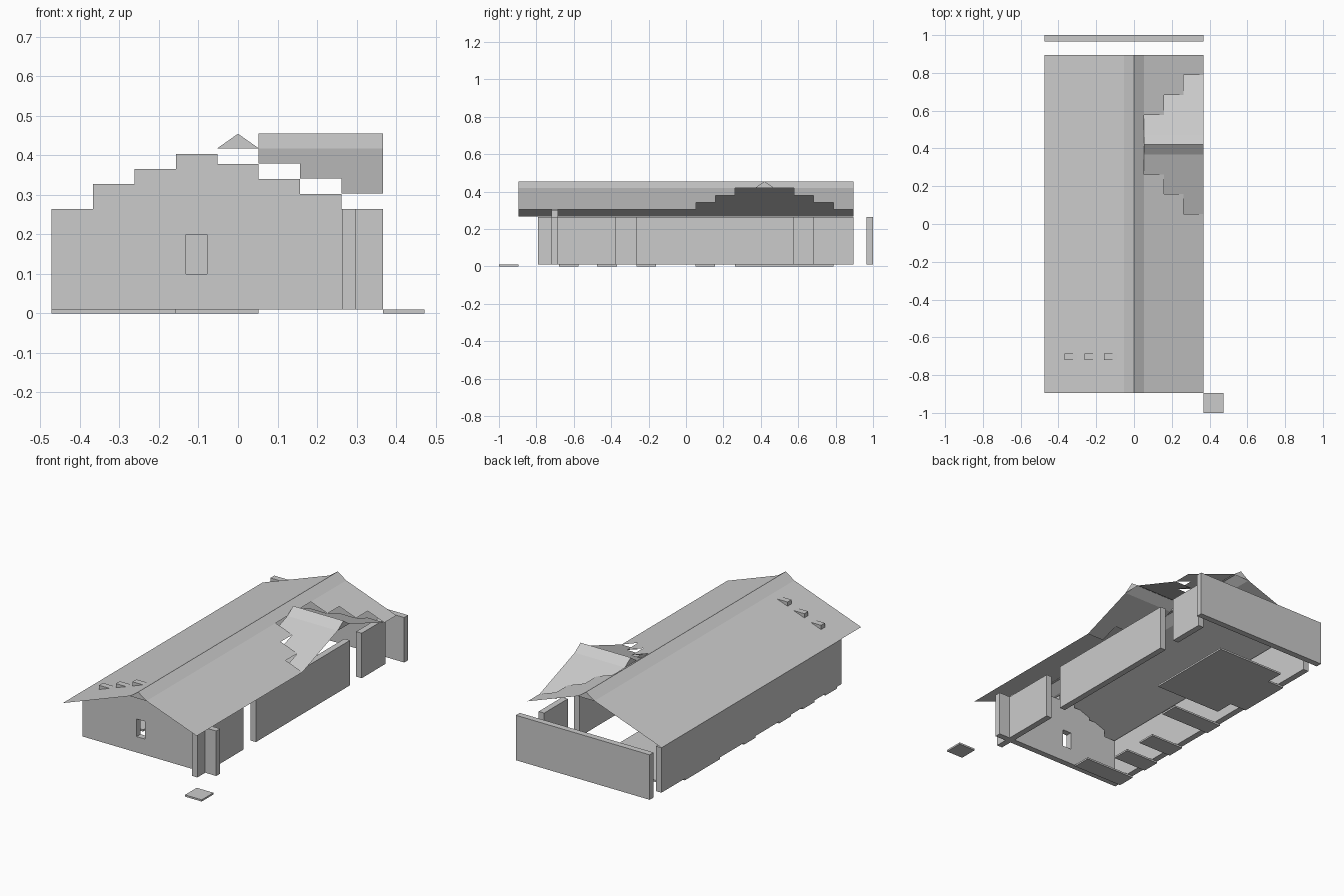
import bpy
import bmesh

if "Cube" in bpy.data.objects:
    bpy.data.objects.remove(bpy.data.objects["Cube"], do_unlink=True)

grey = bpy.data.materials.new("plain_grey")
grey.use_nodes = True
grey.diffuse_color = (0.6, 0.6, 0.6, 1)
grey.node_tree.nodes["Principled BSDF"].inputs["Base Color"].default_value = (0.6, 0.6, 0.6, 1)

U = 0.105            # module of the plan
H = U / 2            # half width of the ridge
RISE = 0.038         # roof drop per module
CAP, RIDGE = 0.418, 0.455
BASE, WALL_TOP, T = 0.01, 0.265, 0.035
WEST, EAST = -H - 4 * U, H + 3 * U
ROOF_Y = 0.895
DORMER_Y = 0.42


def finish(name, bm):
    bmesh.ops.remove_doubles(bm, verts=bm.verts, dist=0.0005)
    mesh = bpy.data.meshes.new(name)
    bm.to_mesh(mesh)
    bm.free()
    mesh.materials.append(grey)
    obj = bpy.data.objects.new(name, mesh)
    bpy.context.collection.objects.link(obj)
    return obj


def face(bm, *points):
    bm.faces.new([bm.verts.new(p) for p in points])


def add_box(bm, x0, x1, y0, y1, z0, z1):
    made = bmesh.ops.create_cube(bm, size=1)["verts"]
    for v in made:
        v.co = (x1 if v.co.x > 0 else x0, y1 if v.co.y > 0 else y0, z1 if v.co.z > 0 else z0)


def box(name, *size):
    bm = bmesh.new()
    add_box(bm, *size)
    return finish(name, bm)


def x_slope(bm, xa, za, xb, zb, y0, y1):
    """Roof sheet that falls along x, facing up."""
    pts = [(xa, y0, za), (xb, y0, zb), (xb, y1, zb), (xa, y1, za)]
    face(bm, *(pts if xb > xa else pts[::-1]))


def y_slope(bm, ya, za, yb, zb, x0, x1):
    """Roof sheet that falls along y, facing up."""
    pts = [(x0, ya, za), (x1, ya, za), (x1, yb, zb), (x0, yb, zb)]
    face(bm, *(pts if yb > ya else pts[::-1]))


# Main roof: whole west slope, east slope with a stepped opening for the dormer
bm = bmesh.new()
x_slope(bm, -H, CAP, WEST, CAP - 4 * RISE, -ROOF_Y, ROOF_Y)
for i in range(3):
    xa, za = H + i * U, CAP - i * RISE
    reach = H + (i + 1) * U
    for y0, y1 in ((-ROOF_Y, DORMER_Y - reach), (DORMER_Y + reach, ROOF_Y)):
        x_slope(bm, xa, za, xa + U, za - RISE, y0, y1)
finish("main_roof", bm)

# Ridge cap of the main roof with closed ends
bm = bmesh.new()
for s in (-1, 1):
    x_slope(bm, 0, RIDGE, s * H, CAP, -ROOF_Y, ROOF_Y)
    face(bm, (-s * H, s * ROOF_Y, CAP), (0, s * ROOF_Y, RIDGE), (s * H, s * ROOF_Y, CAP))
bmesh.ops.recalc_face_normals(bm, faces=bm.faces)
finish("main_ridge", bm)

# Dormer roof: two stepped slopes
bm = bmesh.new()
for s in (-1, 1):
    for i in range(3):
        ya, za = DORMER_Y + s * (H + i * U), CAP - i * RISE
        y_slope(bm, ya, za, ya + s * U, za - RISE, H + i * U, EAST)
finish("dormer_roof", bm)

# Dormer ridge cap with closed ends
bm = bmesh.new()
for s in (-1, 1):
    y_slope(bm, DORMER_Y, RIDGE, DORMER_Y + s * H, CAP, H, EAST)
for x in (H, EAST):
    face(bm, (x, DORMER_Y - H, CAP), (x, DORMER_Y + H, CAP), (x, DORMER_Y, RIDGE))
bmesh.ops.recalc_face_normals(bm, faces=bm.faces)
finish("dormer_ridge", bm)

# Front gable wall: columns with stepped tops, some rising through the roof
GABLE_Y = (-0.72, -0.685)
WINDOW = (-0.132, -0.078, 0.1, 0.2)
bm = bmesh.new()
tops = [WALL_TOP, 0.328, 0.366, 0.404, 0.378, 0.34, 0.302, WALL_TOP]
for i, top in enumerate(tops):
    x0 = WEST + i * U
    x1 = x0 + U
    if x0 < WINDOW[0] < x1:
        # Column pierced by the window
        add_box(bm, x0, WINDOW[0], *GABLE_Y, BASE, top)
        add_box(bm, WINDOW[1], x1, *GABLE_Y, BASE, top)
        add_box(bm, WINDOW[0], WINDOW[1], *GABLE_Y, BASE, WINDOW[2])
        add_box(bm, WINDOW[0], WINDOW[1], *GABLE_Y, WINDOW[3], top)
    else:
        add_box(bm, x0, x1, *GABLE_Y, BASE, top)
finish("front_gable_wall", bm)

# Side and back walls
box("west_wall", WEST, WEST + T, GABLE_Y[0], ROOF_Y, BASE, WALL_TOP)
box("back_wall", WEST, EAST, 1 - T, 1, BASE, WALL_TOP)
for part, y0, y1 in (("front", -0.79, -0.375), ("middle", -0.265, 0.578), ("rear", 0.683, ROOF_Y)):
    box("east_wall_" + part, 0.263, 0.263 + T, y0, y1, BASE, WALL_TOP)

# Floor slabs along the west wall: start y, length and width in modules
slabs = [(-0.68, 1, 3), (-0.475, 1, 2), (-0.265, 1, 2), (0.05, 1, 3), (0.37, 3, 1)]
for i, (y, length, width) in enumerate(slabs):
    box(f"floor_slab_{i + 1}", WEST, WEST + width * U, y, y + length * U, 0, BASE)
box("large_floor_slab", H - 4 * U, H, 0.263, 0.788, 0, BASE)
box("yard_slab", EAST, EAST + U, -1, -1 + U, 0, BASE)
